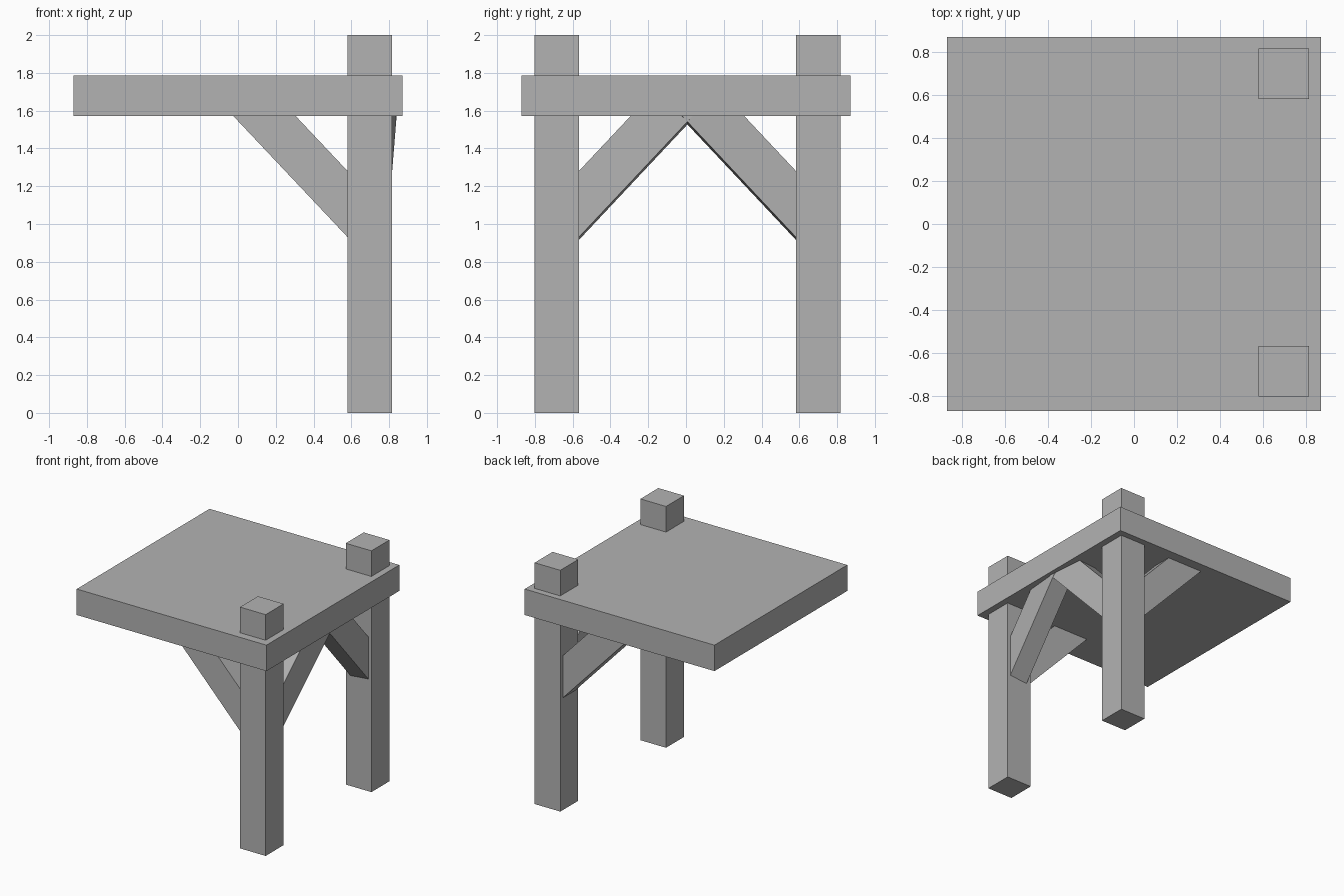
import bpy, bmesh, math
from mathutils import Matrix, Vector

old = bpy.data.objects.get("Cube")
if old:
    bpy.data.objects.remove(old, do_unlink=True)

grey = bpy.data.materials.new("plain grey")
grey.use_nodes = True
grey.diffuse_color = (0.45, 0.45, 0.45, 1)
grey.node_tree.nodes["Principled BSDF"].inputs["Base Color"].default_value = grey.diffuse_color


def finish(name, bm):
    bmesh.ops.recalc_face_normals(bm, faces=bm.faces)
    mesh = bpy.data.meshes.new(name)
    bm.to_mesh(mesh)
    bm.free()
    mesh.materials.append(grey)
    bpy.context.collection.objects.link(bpy.data.objects.new(name, mesh))


def box(name, center, size):
    bm = bmesh.new()
    bmesh.ops.create_cube(bm, size=1)
    bmesh.ops.scale(bm, vec=size, verts=bm.verts)
    bmesh.ops.translate(bm, vec=center, verts=bm.verts)
    finish(name, bm)


POST = 0.235       # post width
POST_X = 0.698
BRACE = 0.165      # brace thickness
SLOPE = 1.06
LOW, HIGH = 0.93, 1.28   # brace edges where they meet the post
TOP = 1.65         # brace ends hidden inside the deck
SINK = 0.06        # brace ends hidden inside the post


def brace(name, origin, along, across, yaw=0):
    """Sloping beam: 'along' leads away from the post, 'across' is its thickness."""
    turn = Matrix.Rotation(yaw, 3, 'Z')
    along, across = turn @ Vector(along), turn @ Vector(across)
    profile = [(-SINK, LOW - SINK * SLOPE), ((TOP - LOW) / SLOPE, TOP),
               ((TOP - HIGH) / SLOPE, TOP), (-SINK, HIGH - SINK * SLOPE)]
    bm = bmesh.new()
    face = bm.faces.new([bm.verts.new(Vector(origin) + along * u + Vector((0, 0, z)))
                         for u, z in profile])
    ext = bmesh.ops.extrude_face_region(bm, geom=[face])
    moved = [g for g in ext["geom"] if isinstance(g, bmesh.types.BMVert)]
    bmesh.ops.translate(bm, vec=across * BRACE, verts=moved)
    finish(name, bm)


# Deck slab
box("deck", (0, 0, 1.68), (1.74, 1.74, 0.215))

# Posts, each with a brace under the deck and one toward the other post
for side, y, s in (("front", -0.685, -1), ("back", 0.70, 1)):
    box(side + "_post", (POST_X, y, 1), (POST, POST, 2))
    brace(side + "_deck_brace", (POST_X - POST / 2, y + s * 0.085, 0),
          (-1, 0, 0), (0, -s, 0))
    brace(side + "_cross_brace", (0.788, y - s * POST / 2, 0),
          (0, -s, 0), (-1, 0, 0), s * math.radians(4.9))
